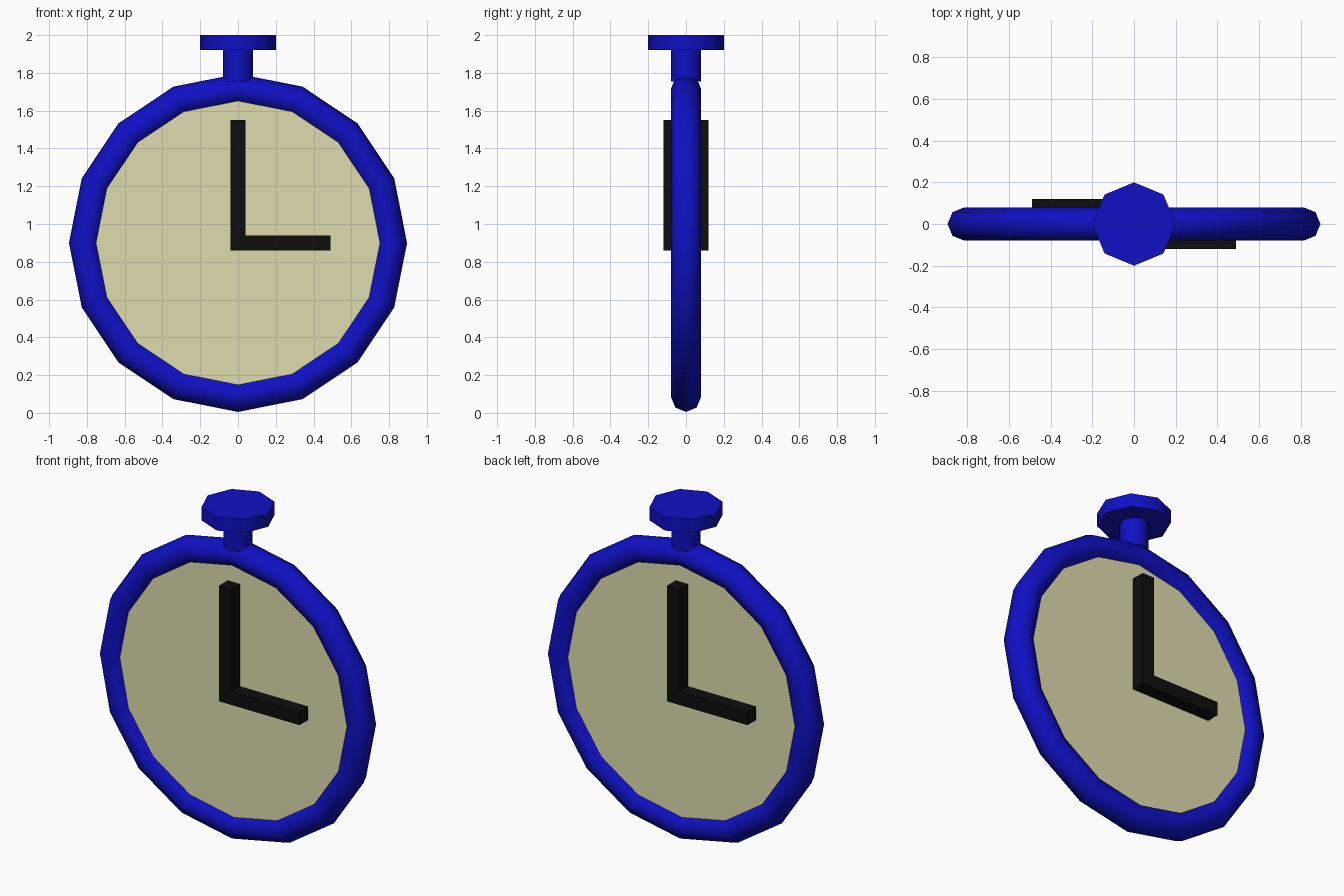
import bpy, bmesh
from math import pi

if "Cube" in bpy.data.objects:
    bpy.data.objects.remove(bpy.data.objects["Cube"])

CZ = 0.9  # height of the dial centre


def material(name, rgb):
    m = bpy.data.materials.new(name)
    m.diffuse_color = (*rgb, 1)
    m.use_nodes = True
    m.node_tree.nodes["Principled BSDF"].inputs["Base Color"].default_value = m.diffuse_color
    return m


BLUE = material("blue", (0.005, 0.005, 0.55))
CREAM = material("cream", (0.74, 0.72, 0.42))
BLACK = material("black", (0.004, 0.004, 0.004))


def finish(name, mat, smooth=False):
    ob = bpy.context.object
    ob.name = name
    ob.data.materials.append(mat)
    bpy.ops.object.transform_apply(location=False, rotation=True, scale=True)
    if smooth:
        bpy.ops.object.shade_smooth_by_angle(angle=pi / 3)
    return ob


def cylinder(name, sides, radius, depth, loc, mat, rot=(0, 0, 0), smooth=False):
    bpy.ops.mesh.primitive_cylinder_add(vertices=sides, radius=radius, depth=depth,
                                        location=loc, rotation=rot)
    return finish(name, mat, smooth)


# Case ring
bpy.ops.mesh.primitive_torus_add(major_radius=0.815, minor_radius=0.08, major_segments=16,
                                 minor_segments=8, location=(0, 0, CZ), rotation=(pi / 2, 0, 0))
finish("case_ring", BLUE, True)

# Dial plate, its rim buried in the ring
cylinder("dial", 16, 0.80, 0.08, (0, 0, CZ), CREAM, (pi / 2, 0, 0))

# Winding stem and crown
cylinder("stem", 8, 0.08, 0.17, (0, 0, 1.84), BLUE, smooth=True)
cylinder("crown", 8, 0.20, 0.08, (0, 0, 1.96), BLUE, smooth=True)

# L-shaped pair of hands, repeated on the back by a half turn about z
outline = [(-0.04, -0.04), (0.49, -0.04), (0.49, 0.04), (0.04, 0.04), (0.04, 0.65), (-0.04, 0.65)]
for name, turn in (("front_hands", 0), ("back_hands", pi)):
    bm = bmesh.new()
    face = bm.faces.new([bm.verts.new((x, -0.12, z)) for x, z in outline])
    ext = bmesh.ops.extrude_face_region(bm, geom=[face])
    bmesh.ops.translate(bm, vec=(0, 0.09, 0),
                        verts=[g for g in ext["geom"] if isinstance(g, bmesh.types.BMVert)])
    bmesh.ops.recalc_face_normals(bm, faces=bm.faces)
    me = bpy.data.meshes.new(name)
    bm.to_mesh(me)
    bm.free()
    me.materials.append(BLACK)
    ob = bpy.data.objects.new(name, me)
    ob.location.z = CZ
    ob.rotation_euler.z = turn
    bpy.context.collection.objects.link(ob)
